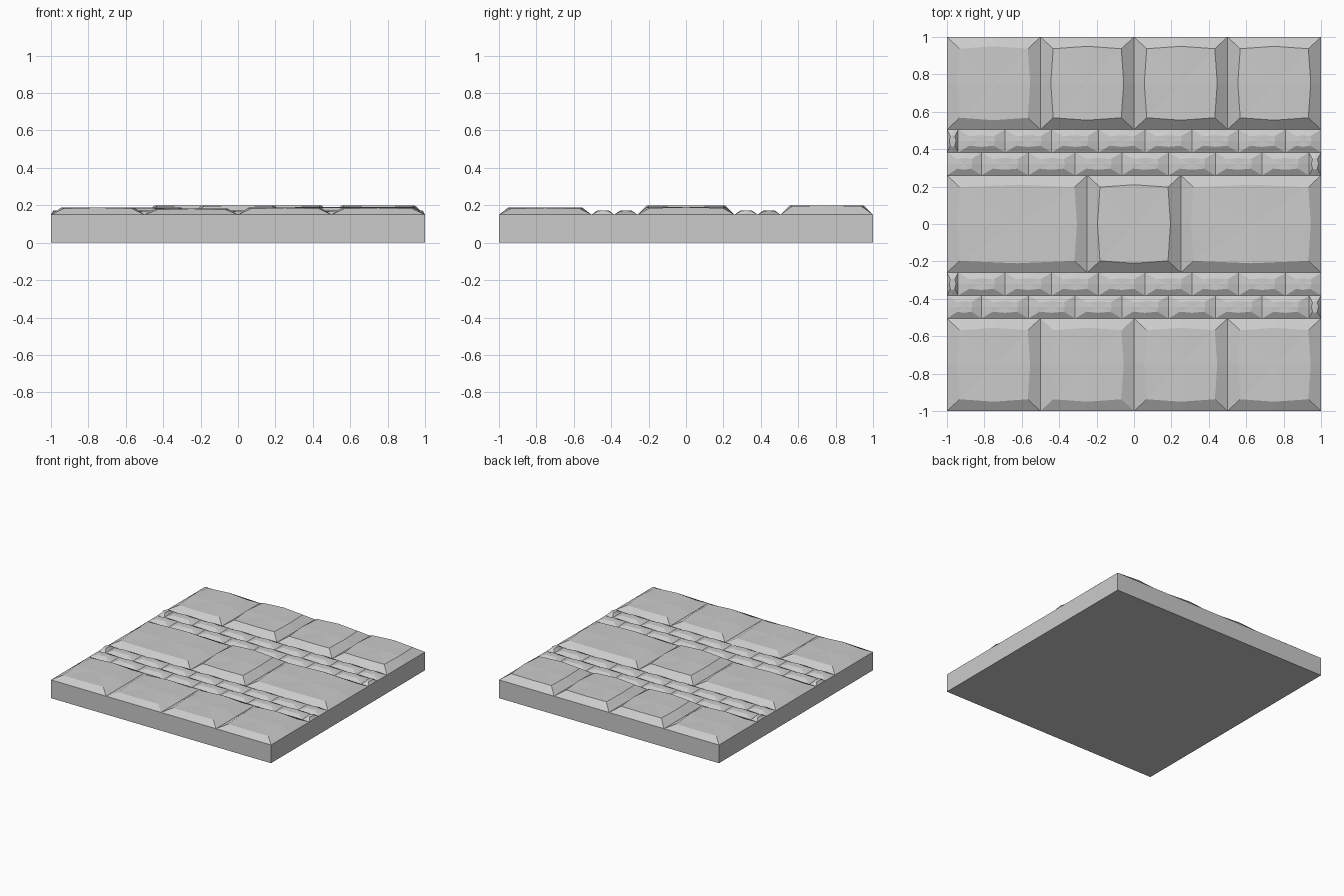
import bpy, bmesh

if "Cube" in bpy.data.objects:
    bpy.data.objects.remove(bpy.data.objects["Cube"])

BASE = 0.15


def make_object(name, bm):
    bmesh.ops.remove_doubles(bm, verts=bm.verts, dist=0.0005)
    bmesh.ops.recalc_face_normals(bm, faces=bm.faces)
    mesh = bpy.data.meshes.new(name)
    bm.to_mesh(mesh)
    bm.free()
    obj = bpy.data.objects.new(name, mesh)
    bpy.context.collection.objects.link(obj)


def ring(bm, x0, x1, y0, y1, bow, z, drop):
    # eight points: corners (lowered by drop) and bowed edge middles
    xm, ym = (x0 + x1) / 2, (y0 + y1) / 2
    pts = [(x0, y0, z - drop), (xm, y0 - bow, z), (x1, y0, z - drop), (x1 + bow, ym, z),
           (x1, y1, z - drop), (xm, y1 + bow, z), (x0, y1, z - drop), (x0 - bow, ym, z)]
    return [bm.verts.new(p) for p in pts]


def stone(bm, x0, x1, y0, y1, height, ix, iy, bow, drop):
    # sloped sides rising from the joint to a slightly crowned top
    low = ring(bm, x0, x1, y0, y1, 0, BASE, 0)
    top = ring(bm, x0 + ix, x1 - ix, y0 + iy, y1 - iy, bow, height, drop)
    mid = bm.verts.new(((x0 + x1) / 2, (y0 + y1) / 2, height))
    for i in range(8):
        j = (i + 1) % 8
        bm.faces.new((low[i], low[j], top[j], top[i]))
        bm.faces.new((top[i], top[j], mid))


# Slab: sides and underside, its top is closed by the stones
bm = bmesh.new()
bmesh.ops.create_cube(bm, size=1)
for v in bm.verts:
    v.co = (v.co.x * 2, v.co.y * 2, (v.co.z + 0.5) * BASE)
bm.normal_update()
bmesh.ops.delete(bm, geom=[f for f in bm.faces if f.normal.z > 0.9], context='FACES')
make_object("slab", bm)

# Large paving stones, row by row: y range, x joints, heights
rows = [
    ("front_stones", -1.0, -0.505, (-1, -0.5, 0, 0.5, 1), (0.188, 0.182, 0.187, 0.187)),
    ("middle_stones", -0.26, 0.26, (-1, -0.25, 0.25, 1), (0.188, 0.2, 0.19)),
    ("back_stones", 0.505, 1.0, (-1, -0.5, 0, 0.5, 1), (0.188, 0.2, 0.2, 0.2)),
]
for name, y0, y1, joints, heights in rows:
    bm = bmesh.new()
    for x0, x1, h in zip(joints, joints[1:], heights):
        stone(bm, x0, x1, y0, y1, h, 0.068, 0.063, 0.013, 0.005)
    make_object(name, bm)

# Bands of small cobbles, two staggered courses each
for name, y0, y1 in (("front_cobbles", -0.505, -0.26), ("back_cobbles", 0.26, 0.505)):
    bm = bmesh.new()
    ym = (y0 + y1) / 2
    for a, b, centre in ((y0, ym, -0.94), (ym, y1, -1.065)):
        for k in range(9):
            x = centre + 0.25 * k
            x0, x1 = max(-1, x - 0.125), min(1, x + 0.125)
            if x1 - x0 > 0.01:
                stone(bm, x0, x1, a, b, 0.172, min(0.06, (x1 - x0) * 0.3), 0.036, 0.006, 0.002)
    make_object(name, bm)
